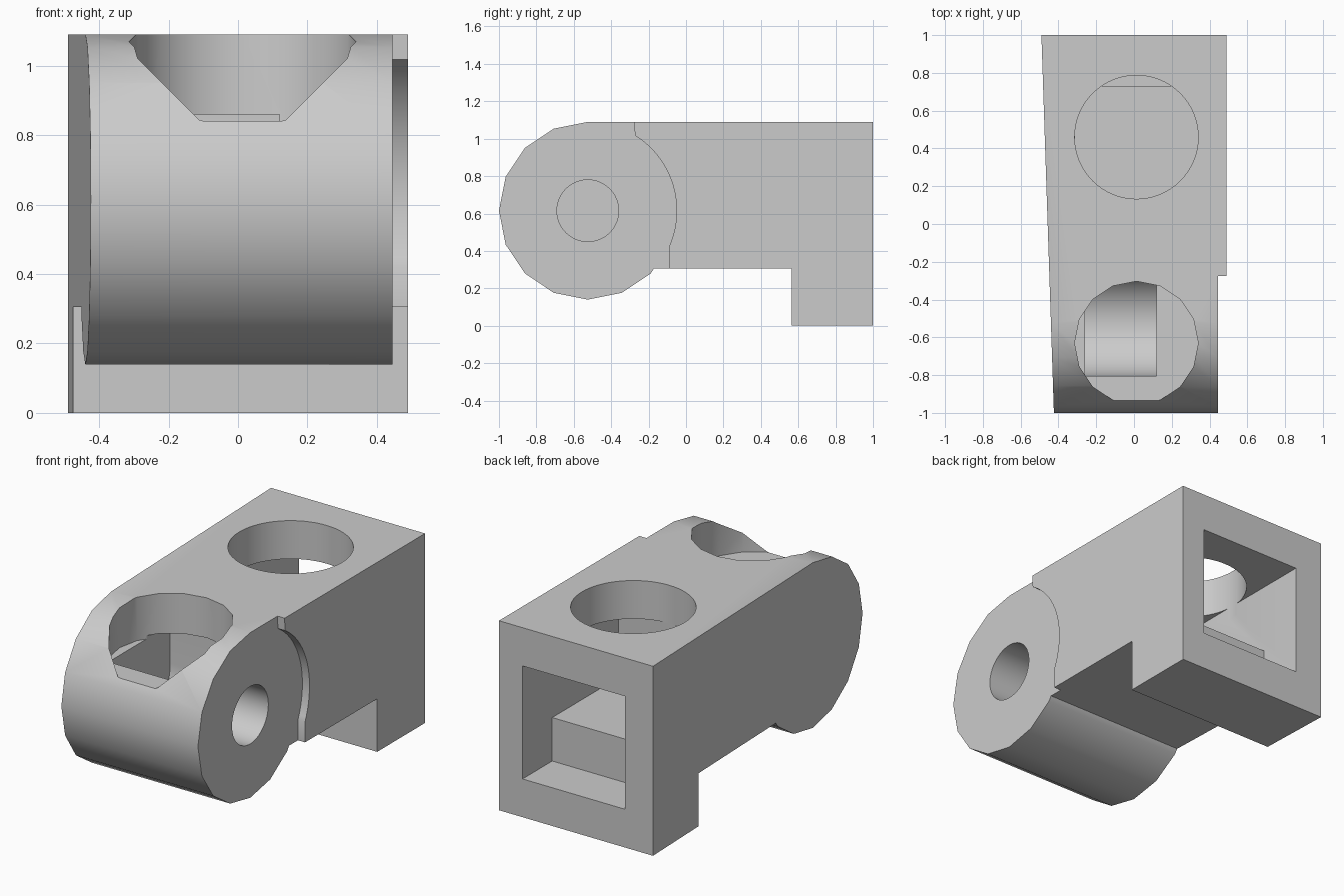
import bpy, bmesh
from math import sin, cos, pi, radians
from mathutils import Vector

default = bpy.data.objects.get("Cube")
if default:
    bpy.data.objects.remove(default, do_unlink=True)

grey = bpy.data.materials.new("plain grey")
grey.use_nodes = True
GREY = (0.6, 0.6, 0.6, 1)
grey.diffuse_color = GREY
grey.node_tree.nodes["Principled BSDF"].inputs["Base Color"].default_value = GREY

AXLE_Y, AXLE_Z, BARREL_R = -0.525, 0.615, 0.475
MID_X = 0.013


def arc(cx, cy, r, start, end, steps):
    """Points along an arc, angles in degrees."""
    return [(cx + r * cos(radians(start + (end - start) * i / steps)),
             cy + r * sin(radians(start + (end - start) * i / steps)))
            for i in range(steps + 1)]


def prism(name, outline, axis, low, high):
    """Extrude an outline along x (outline in y, z) or along z (outline in x, y)."""
    bm = bmesh.new()

    def place(p, t):
        return (t, p[0], p[1]) if axis == "x" else (p[0], p[1], t)
    base = bm.faces.new([bm.verts.new(place(p, low)) for p in outline])
    grown = bmesh.ops.extrude_face_region(bm, geom=[base])["geom"]
    shift = Vector(place((0, 0), high - low))
    bmesh.ops.translate(bm, vec=shift, verts=[v for v in grown if isinstance(v, bmesh.types.BMVert)])
    bmesh.ops.recalc_face_normals(bm, faces=bm.faces)
    mesh = bpy.data.meshes.new(name)
    bm.to_mesh(mesh)
    bm.free()
    obj = bpy.data.objects.new(name, mesh)
    mesh.materials.append(grey)
    bpy.context.collection.objects.link(obj)
    return obj


# Side profile: barrel end, flat arm and foot
barrel = arc(AXLE_Y, AXLE_Z, BARREL_R, 90, 315, 10)
outline = barrel + [(-0.172, 0.305), (0.565, 0.305), (0.565, 0), (1, 0), (1, 1.09)]
body = prism("hinge_body", outline, "x", -0.5, 0.49)

# The right-hand cheek tapers toward the barrel
for v in body.data.vertices:
    if v.co.x < 0:
        v.co.x = -0.457 - 0.033 * v.co.y

# Shallow recess around the barrel on the other cheek
recess = [(-0.28, 1.2)] + arc(AXLE_Y, AXLE_Z, BARREL_R, 58, -24, 24) + \
         [(-0.09, 0.1), (-1.1, 0.1), (-1.1, 1.2)]

# Stepped chamber opening at the back
chamber = [(1.1, 0.22), (0.73, 0.22), (0.73, 0.47), (0.13, 0.47), (0.13, 0.87), (1.1, 0.87)]

# Round-bottomed pit below the front well
pit = arc(AXLE_Y, AXLE_Z, 0.28, 180, 360, 24) + [(AXLE_Y + 0.28, 0.86), (AXLE_Y - 0.28, 0.86)]

cutters = [
    prism("cheek_recess", recess, "x", 0.445, 0.6),
    prism("rear_chamber", chamber, "x", -0.312, 0.34),
    prism("rear_top_hole", arc(MID_X, 0.46, 0.327, 0, 360, 64)[:-1], "z", 0.8, 1.3),
    prism("front_well", arc(MID_X, -0.63, 0.327, 0, 360, 16)[:-1], "z", 0.84, 1.3),
    prism("front_pit", pit, "x", -0.26, 0.12),
    prism("axle_hole", arc(AXLE_Y, AXLE_Z, 0.165, 0, 360, 48)[:-1], "x", 0.0, 0.6),
]

bpy.context.view_layer.objects.active = body
for cutter in cutters:
    mod = body.modifiers.new(cutter.name, "BOOLEAN")
    mod.operation = "DIFFERENCE"
    mod.solver = "EXACT"
    mod.object = cutter
    bpy.ops.object.modifier_apply(modifier=mod.name)
for cutter in cutters:
    bpy.data.objects.remove(cutter, do_unlink=True)

# Smooth the rounded surfaces and keep the crisp edges
bpy.ops.object.select_all(action="DESELECT")
body.select_set(True)
bpy.ops.object.shade_smooth_by_angle(angle=radians(30))
